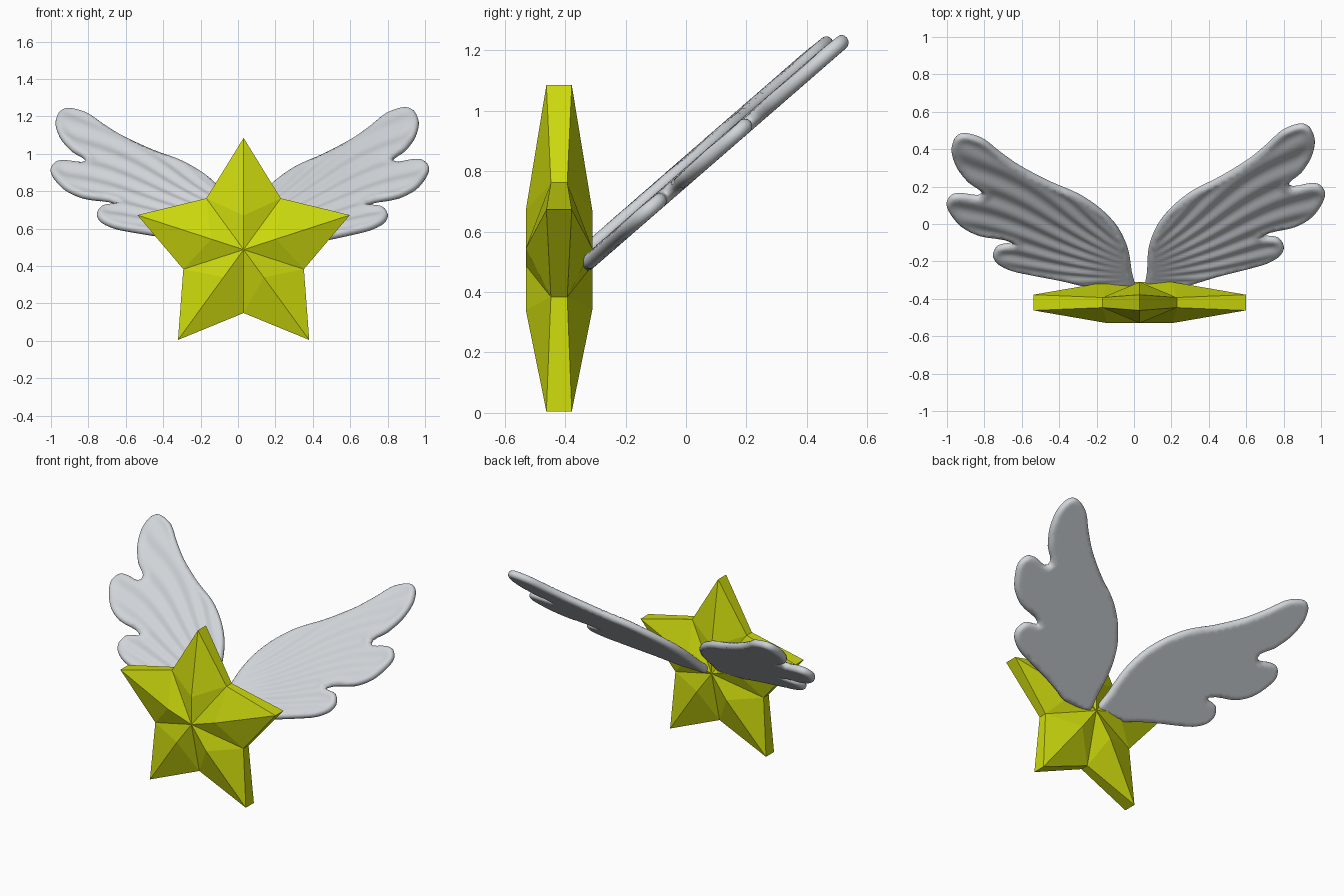
import bpy, bmesh, math
from mathutils import Vector
from mathutils.geometry import delaunay_2d_cdt

if "Cube" in bpy.data.objects:
    bpy.data.objects.remove(bpy.data.objects["Cube"])

CX = 0.03  # symmetry axis of the star and wings


def material(name, rgb):
    m = bpy.data.materials.new(name)
    m.diffuse_color = (*rgb, 1)
    m.use_nodes = True
    m.node_tree.nodes["Principled BSDF"].inputs["Base Color"].default_value = m.diffuse_color
    return m


yellow = material("star_yellow", (0.60, 0.69, 0.004))
grey = material("wing_grey", (0.63, 0.66, 0.69))


def make_object(name, bm, mat):
    bmesh.ops.recalc_face_normals(bm, faces=bm.faces[:])
    me = bpy.data.meshes.new(name)
    bm.to_mesh(me)
    bm.free()
    me.materials.append(mat)
    ob = bpy.data.objects.new(name, me)
    bpy.context.collection.objects.link(ob)
    return ob


# Faceted star: tips, valleys, ridge points and a centre on each side
def star():
    bm = bmesh.new()
    cy, cz = -0.42, 0.488

    def ring(radius, half, offset, side):
        out = []
        for i in range(5):
            a = math.radians(90 + 72 * i + offset)
            out.append(bm.verts.new((CX + radius * math.cos(a), cy + side * half,
                                     cz + radius * math.sin(a))))
        return out

    rims = []
    for side in (-1, 1):
        tip = ring(0.597, 0.042, 0, side)
        val = ring(0.339, 0.027, 36, side)
        ridge = ring(0.182, 0.11, 0, side)
        mid = bm.verts.new((CX, cy + side * 0.11, cz))
        for i in range(5):
            for v in (val[i], val[i - 1]):
                bm.faces.new((tip[i], v, ridge[i]))
                bm.faces.new((ridge[i], v, mid))
        rims.append([v for pair in zip(tip, val) for v in pair])
    f, b = rims
    for i in range(10):
        j = (i + 1) % 10
        bm.faces.new((f[i], f[j], b[j], b[i]))
    make_object("star", bm, yellow)


# Wing outline in its own plane: (distance outward, distance up the slope)
OUTLINE = [
    (.04, 0), (.043, .131), (.065, .301), (.118, .442), (.204, .563), (.321, .669),
    (.482, .762), (.642, .874), (.749, .974), (.829, 1.058), (.899, 1.094),
    (.952, 1.10), (.99, 1.066), (1.006, .98), (.979, .868), (.92, .768),
    (.845, .675), (.96, .677), (1.006, .665), (1.033, .612), (1.017, .548),
    (.953, .449), (.856, .385), (.68, .336), (.757, .307), (.785, .244),
    (.76, .187), (.685, .138), (.562, .102), (.428, .068), (.295, .026), (.22, 0)]


def smooth_outline(points, steps=4):
    p = [Vector(q) for q in points]
    n, out = len(p), []
    for i in range(n):
        a, b, c, d = p[i - 1], p[i], p[(i + 1) % n], p[(i + 2) % n]
        # centripetal-like tangents, limited by the segment length
        seg = (c - b).length
        m0 = (c - a).normalized() * seg * 0.9
        m1 = (d - b).normalized() * seg * 0.9
        if i == n - 1:  # straight root edge
            m0 = m1 = c - b
        for k in range(steps):
            t = k / steps
            t2, t3 = t * t, t * t * t
            out.append(b * (2 * t3 - 3 * t2 + 1) + m0 * (t3 - 2 * t2 + t)
                       + c * (3 * t2 - 2 * t3) + m1 * (t3 - t2))
    return out


def edge_distance(q, loop):
    best, inside = 9.0, False
    for i in range(len(loop)):
        a, b = loop[i - 1], loop[i]
        ab = b - a
        t = max(0, min(1, (q - a).dot(ab) / ab.length_squared))
        best = min(best, (a + ab * t - q).length)
        if (a.y > q.y) != (b.y > q.y) and q.x < a.x + ab.x * (q.y - a.y) / ab.y:
            inside = not inside
    return best if inside else -best


def wing_sheet():
    loop = smooth_outline(OUTLINE)
    n = len(loop)
    pts = list(loop)
    # inset rings give a clean rounded rim
    for inset in (0.003, 0.010, 0.019):
        for i in range(n):
            tan = (loop[(i + 1) % n] - loop[i - 1]).normalized()
            q = loop[i] + Vector((tan.y, -tan.x)) * inset
            if edge_distance(q, loop) > inset * 0.85:
                pts.append(q)
    step = 0.013
    for i in range(82):
        for j in range(88):
            q = Vector((i * step, j * step))
            if edge_distance(q, loop) > 0.026:
                pts.append(q)
    edges = [(i, (i + 1) % n) for i in range(n)]
    co, _, faces, *_ = delaunay_2d_cdt(pts, edges, [], 1, 1e-6)
    dist = [max(0.0, edge_distance(q, loop)) for q in co]
    return co, faces, [0 if d < 1e-4 else d for d in dist]


def feather_ripple(q, d):
    # grooves fan out from the root towards the notches between the lobes
    r = math.hypot(q.x + 0.15, q.y - 0.1)
    a = math.degrees(math.atan2(q.y - 0.1, q.x + 0.15)) + 2 * math.sin(5 * r)
    fade = min(1, max(0, (d - 0.012) / 0.05)) * min(1, max(0, (r - 0.2) / 0.3))
    return fade * (-0.005 - 0.006 * math.cos(math.radians((a - 30) * 360 / 7)))


def wing(name, sheet, side, turn, base_z):
    co, faces, dist = sheet
    slope = math.radians(41)
    ca, sa = math.cos(slope), math.sin(slope)
    bm = bmesh.new()

    def place(q, h):
        u = q.x * math.cos(turn) - q.y * math.sin(turn)
        t = q.x * math.sin(turn) + q.y * math.cos(turn)
        u += turn * 0.1
        return bm.verts.new((CX + side * u, -0.35 + t * ca - h * sa, base_z + t * sa + h * ca))

    top, bottom = [], []
    for q, d in zip(co, dist):
        k = 1 - min(d / 0.026, 1)
        h = 0.025 * math.sqrt(max(0, 1 - k * k))
        v = place(q, h + feather_ripple(q, d))
        top.append(v)
        bottom.append(v if d == 0 else place(q, -h))
    for f in faces:
        bm.faces.new([top[i] for i in f])
        low = [bottom[i] for i in reversed(f)]
        if any(bottom[i] is not top[i] for i in f):
            bm.faces.new(low)
    ob = make_object(name, bm, grey)
    for p in ob.data.polygons:
        p.use_smooth = True


star()
sheet = wing_sheet()
wing("left_wing", sheet, -1, 0.0, 0.515)
wing("right_wing", sheet, 1, 0.075, 0.475)
